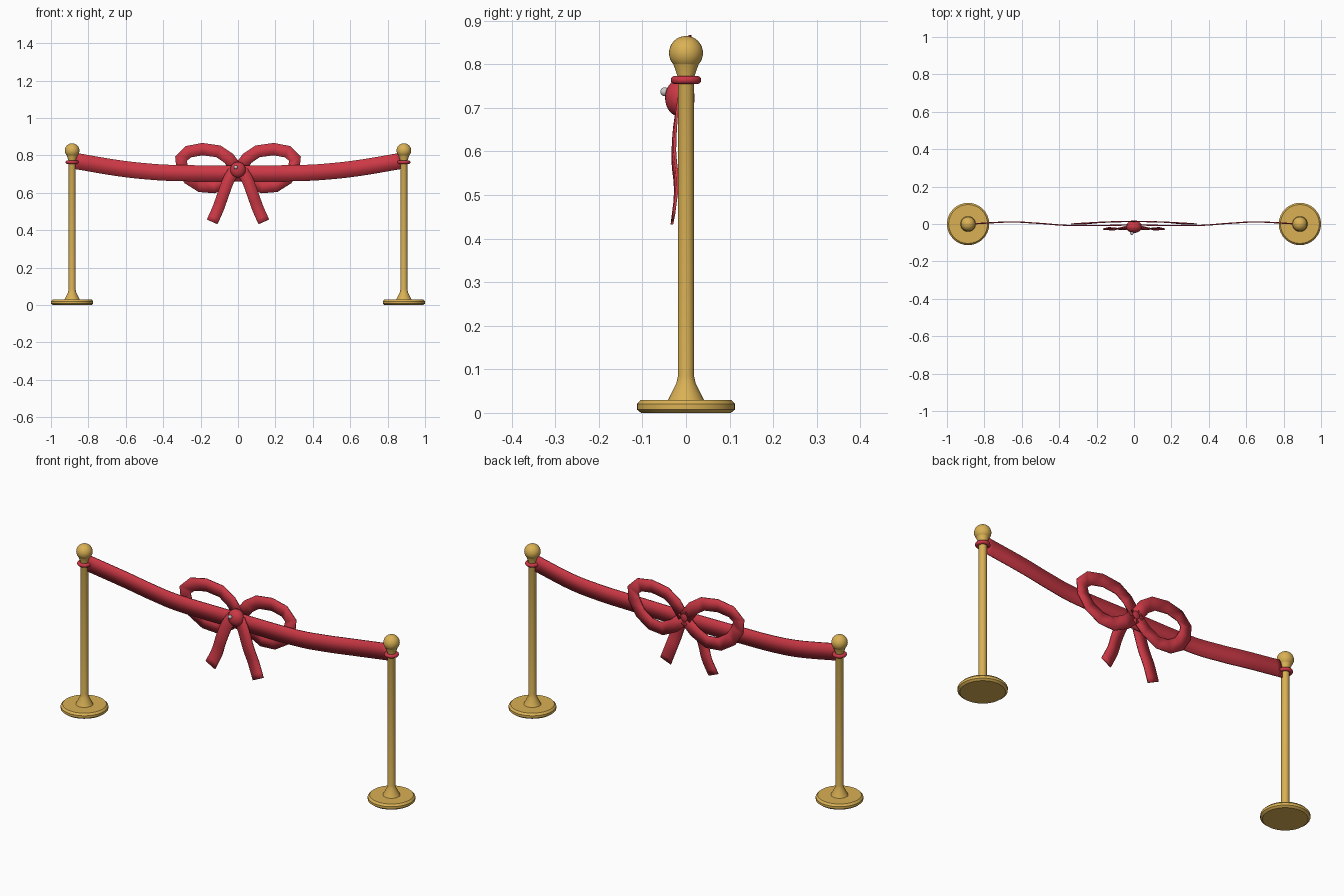
import bpy, math
from mathutils import Vector

if "Cube" in bpy.data.objects:
    bpy.data.objects.remove(bpy.data.objects["Cube"])


def material(name, rgb):
    m = bpy.data.materials.new(name)
    m.diffuse_color = (*rgb, 1)
    m.use_nodes = True
    m.node_tree.nodes["Principled BSDF"].inputs["Base Color"].default_value = m.diffuse_color
    return m


GOLD = material("gold", (0.70, 0.44, 0.09))
RED = material("red", (0.60, 0.04, 0.06))
SILVER = material("silver", (0.6, 0.6, 0.6))


def finish(ob, name, mat, angle=35):
    ob.name = name
    ob.data.materials.append(mat)
    bpy.ops.object.select_all(action='DESELECT')
    ob.select_set(True)
    bpy.context.view_layer.objects.active = ob
    bpy.ops.object.shade_smooth_by_angle(angle=math.radians(angle))
    return ob


def mesh_object(name, verts, faces):
    me = bpy.data.meshes.new(name)
    me.from_pydata(verts, [], faces)
    ob = bpy.data.objects.new(name, me)
    bpy.context.collection.objects.link(ob)
    return ob


def lathe(name, profile, x, mat, n=32):
    verts = [(x + r * math.cos(2 * math.pi * i / n), r * math.sin(2 * math.pi * i / n), z)
             for r, z in profile for i in range(n)]
    faces = [(k * n + i, k * n + (i + 1) % n, (k + 1) * n + (i + 1) % n, (k + 1) * n + i)
             for k in range(len(profile) - 1) for i in range(n)]
    faces.append(tuple(reversed(range(n))))
    faces.append(tuple((len(profile) - 1) * n + i for i in range(n)))
    return finish(mesh_object(name, verts, faces), name, mat)


def ball(name, loc, scale, mat, seg=32):
    bpy.ops.mesh.primitive_uv_sphere_add(segments=seg, ring_count=seg // 2, radius=1, location=loc)
    ob = bpy.context.object
    ob.scale = scale
    return finish(ob, name, mat, 60)


def smooth_path(pts, steps):
    # Catmull-Rom resampling
    p = [Vector(q) for q in pts]
    p = [2 * p[0] - p[1]] + p + [2 * p[-1] - p[-2]]
    out = []
    for k in range(1, len(p) - 2):
        a, b, c, d = p[k - 1:k + 3]
        for j in range(steps):
            t = j / steps
            out.append(0.5 * (2 * b + (c - a) * t + (2 * a - 5 * b + 4 * c - d) * t * t
                              + (3 * b - a - 3 * c + d) * t ** 3))
    return out + [p[-2]]


def strip(name, pts, width, steps=1, thick=0.006, tilt=0.0):
    # flat ribbon lying in the xz plane along a path
    path = smooth_path(pts, steps)
    verts = []
    for i, q in enumerate(path):
        t = path[min(i + 1, len(path) - 1)] - path[max(i - 1, 0)]
        side = Vector((-t.z, 0, t.x)).normalized()
        side.y = tilt
        verts += [q + side * width / 2, q - side * width / 2]
    faces = [(2 * i, 2 * i + 1, 2 * i + 3, 2 * i + 2) for i in range(len(path) - 1)]
    ob = mesh_object(name, verts, faces)
    sol = ob.modifiers.new("thickness", 'SOLIDIFY')
    sol.thickness = thick
    sol.offset = 0
    return finish(ob, name, RED)


# Posts, ball tops and ribbon rings
POST = [(0.103, 0), (0.113, 0.008), (0.113, 0.02), (0.104, 0.03), (0.041, 0.03),
        (0.022, 0.068), (0.0185, 0.085), (0.0185, 0.77), (0.03, 0.803)]
for s, side in ((-1, "left"), (1, "right")):
    x = s * 0.887
    lathe(side + "_post", POST, x, GOLD)
    ball(side + "_post_ball", (x, 0, 0.826), (0.039,) * 3, GOLD)
    bpy.ops.mesh.primitive_torus_add(location=(x, 0, 0.764), major_radius=0.0255, minor_radius=0.0095,
                                     major_segments=32, minor_segments=12)
    finish(bpy.context.object, side + "_ribbon_ring", RED, 60)

    # Bow loop behind the ribbon
    loop = [(0.005, 0.013, 0.725), (0.05, 0.013, 0.785), (0.105, 0.012, 0.822), (0.19, 0.009, 0.834),
            (0.265, 0.004, 0.82), (0.305, 0.0, 0.782), (0.298, 0.0, 0.732), (0.262, 0.003, 0.675),
            (0.2, 0.008, 0.636), (0.13, 0.011, 0.63), (0.06, 0.013, 0.665), (0.005, 0.013, 0.715)]
    strip(side + "_bow_loop", [(s * a, b, c) for a, b, c in loop], 0.066)

    # Hanging tail
    tail = [(0.02, -0.016, 0.72), (0.05, -0.024, 0.67), (0.08, -0.028, 0.59),
            (0.105, -0.022, 0.52), (0.138, -0.03, 0.445)]
    strip(side + "_bow_tail", [(s * a, b, c) for a, b, c in tail], 0.062, 3, tilt=0.08 * s)

# Sagging main ribbon
half = [(0.872, 0.0, 0.771), (0.66, 0.011, 0.735), (0.5, 0.003, 0.716), (0.33, -0.008, 0.706)]
strip("main_ribbon", [(-a, b, c) for a, b, c in half] + [(0, -0.006, 0.704)] + half[::-1], 0.086, 6)

# Knot and bead
ball("bow_knot", (0, -0.014, 0.723), (0.042, 0.034, 0.043), RED)
ball("knot_bead", (-0.012, -0.049, 0.737), (0.01,) * 3, SILVER, 16)
